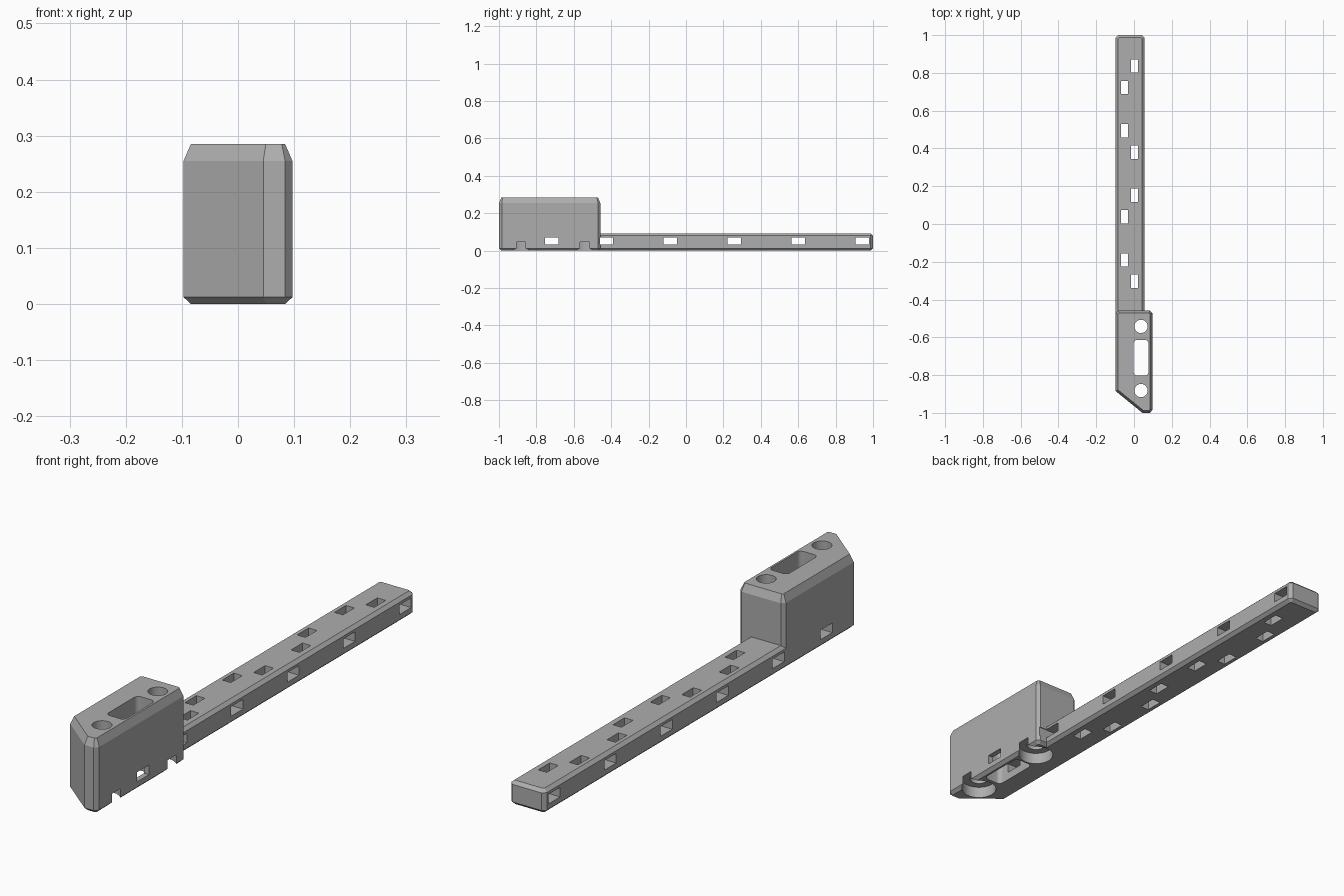
import bpy, bmesh, math
from mathutils import Vector

cube = bpy.data.objects.get("Cube")
if cube:
    bpy.data.objects.remove(cube, do_unlink=True)

GREY = (0.42, 0.42, 0.42, 1)
grey = bpy.data.materials.new("mid grey")
grey.use_nodes = True
grey.diffuse_color = GREY
grey.node_tree.nodes["Principled BSDF"].inputs["Base Color"].default_value = GREY


def make(name, bm):
    bmesh.ops.recalc_face_normals(bm, faces=bm.faces)
    mesh = bpy.data.meshes.new(name)
    bm.to_mesh(mesh)
    bm.free()
    mesh.materials.append(grey)
    ob = bpy.data.objects.new(name, mesh)
    bpy.context.collection.objects.link(ob)
    return ob


def inset(plan, d):
    """Move every side of a counter-clockwise convex plan inwards by d."""
    out = []
    for i, p in enumerate(plan):
        p = Vector(p)
        a = (p - Vector(plan[i - 1])).normalized()
        b = (Vector(plan[(i + 1) % len(plan)]) - p).normalized()
        na, nb = Vector((-a.y, a.x)), Vector((-b.y, b.x))
        out.append(p + (na + nb) * d / (1 + na.dot(nb)))
    return out


def chamfered_prism(name, plan, height, low, high, d):
    """Upright prism with sloped edges round its bottom and its top."""
    bm = bmesh.new()
    small = inset(plan, d)
    rings = [[bm.verts.new((x, y, z)) for x, y in pts] for pts, z in
             ((small, 0), (plan, low), (plan, height - high), (small, height))]
    n = len(plan)
    for lower, upper in zip(rings, rings[1:]):
        for i in range(n):
            j = (i + 1) % n
            bm.faces.new((lower[i], lower[j], upper[j], upper[i]))
    bm.faces.new(rings[0][::-1])
    bm.faces.new(rings[-1])
    return make(name, bm)


def box(name, centre, size, corner=0):
    bm = bmesh.new()
    bmesh.ops.create_cube(bm, size=1)
    for v in bm.verts:
        v.co = Vector(centre) + Vector(a * b for a, b in zip(v.co, size))
    if corner:
        upright = [e for e in bm.edges
                   if abs(e.verts[0].co.z - e.verts[1].co.z) > 0.01]
        bmesh.ops.bevel(bm, geom=upright, offset=corner, segments=6,
                        profile=0.5, affect='EDGES')
    return make(name, bm)


def cylinder(name, x, y, z0, z1, r):
    bm = bmesh.new()
    bmesh.ops.create_cone(bm, cap_ends=True, segments=48, radius1=r,
                          radius2=r, depth=z1 - z0)
    bmesh.ops.translate(bm, verts=bm.verts, vec=(x, y, (z0 + z1) / 2))
    return make(name, bm)


def combine(target, tool, operation):
    tool.hide_render = True
    mod = target.modifiers.new(operation, 'BOOLEAN')
    mod.operation, mod.solver, mod.object = operation, 'EXACT', tool
    bpy.context.view_layer.objects.active = target
    bpy.ops.object.modifier_apply(modifier=mod.name)
    bpy.data.objects.remove(tool, do_unlink=True)


W, EDGE, BACK = 0.097, 0.013, -0.458

# Tall mounting block with a slanted nose
block_plan = [(-W, -0.885), (0.045, -1), (W - EDGE, -1), (W, -0.985),
              (W, BACK - EDGE), (W - EDGE, BACK),
              (EDGE - W, BACK), (-W, BACK - EDGE)]
bracket = chamfered_prism("mounting_bracket", block_plan, 0.285, 0.012, 0.03, EDGE)

# Long low arm, flush with the block on one side
arm_right, arm_start = 0.055, -0.6
arm_plan = [(-W, arm_start), (arm_right, arm_start), (arm_right, 1 - EDGE),
            (arm_right - EDGE, 1), (EDGE - W, 1), (-W, 1 - EDGE)]
arm = chamfered_prism("arm", arm_plan, 0.092, 0.012, 0.012, EDGE)
combine(bracket, arm, 'UNION')

# Bolt holes with counterbores that break out through the side
for y in (-0.882, -0.542):
    combine(bracket, cylinder("bolt_hole", 0.037, y, -0.1, 0.4, 0.035), 'DIFFERENCE')
    combine(bracket, cylinder("counterbore", 0.037, y, -0.1, 0.045, 0.065), 'DIFFERENCE')

# Rounded opening between the bolts
combine(bracket, box("opening", (0.037, -0.708, 0.15), (0.078, 0.19, 0.5), 0.018), 'DIFFERENCE')

# Slots through the side
for y in (-0.718, -0.425, -0.084, 0.258, 0.6, 0.942):
    combine(bracket, box("side_slot", (0, y, 0.051), (0.5, 0.072, 0.037)), 'DIFFERENCE')

# Staggered slots through the arm from the top
for x, ys in ((0.003, (-0.303, 0.152, 0.38, 0.836)),
              (-0.051, (-0.19, 0.038, 0.494, 0.722))):
    for y in ys:
        combine(bracket, box("top_slot", (x, y, 0.05), (0.036, 0.07, 0.4)), 'DIFFERENCE')

# Round walls smooth, all chamfers crisp
bpy.ops.object.select_all(action='DESELECT')
bracket.select_set(True)
bpy.context.view_layer.objects.active = bracket
bpy.ops.object.shade_smooth_by_angle(angle=math.radians(20))
